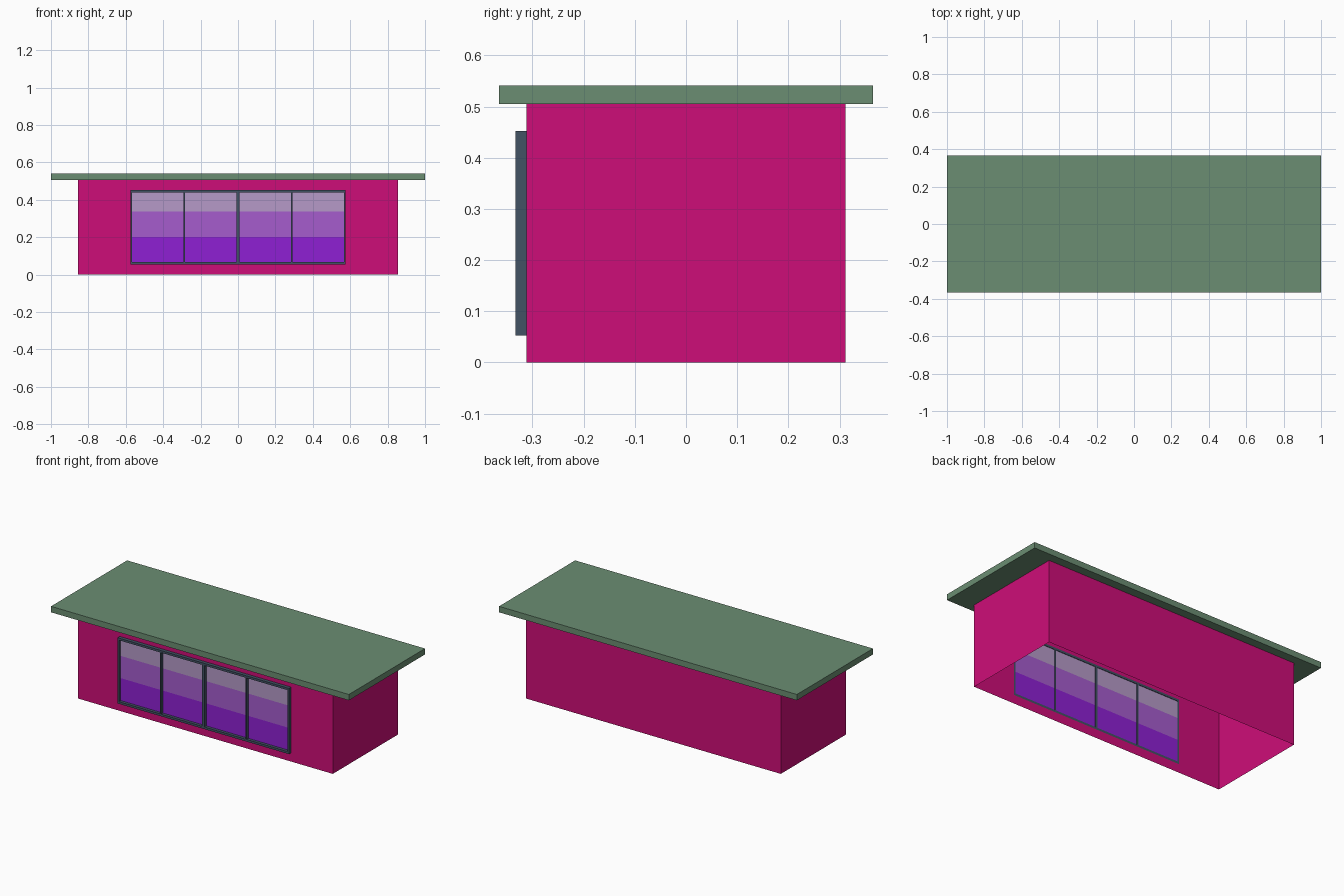
import bpy, bmesh

if "Cube" in bpy.data.objects:
    bpy.data.objects.remove(bpy.data.objects["Cube"])

# Main dimensions
WX, WY, WZ = 0.855, 0.312, 0.505      # wall half width, half depth, height
WIN_X, WIN_Z0, WIN_Z1 = 0.575, 0.053, 0.452
FRAME_FRONT, PANE_Y = -0.333, -0.315


def srgb(r, g, b):
    def lin(c):
        c /= 255
        return c / 12.92 if c <= 0.04045 else ((c + 0.055) / 1.055) ** 2.4
    return (lin(r), lin(g), lin(b), 1)


def material(name, rgb):
    m = bpy.data.materials.new(name)
    m.diffuse_color = srgb(*rgb)
    m.use_nodes = True
    m.node_tree.nodes["Principled BSDF"].inputs["Base Color"].default_value = m.diffuse_color
    return m


PINK = material("magenta wall", (206, 13, 120))
GREEN = material("sage roof", (107, 141, 114))
SLATE = material("slate frame", (66, 82, 100))
GLASS = [material("deep purple glass", (143, 32, 212)),
         material("mid purple glass", (166, 92, 206)),
         material("pale lilac glass", (182, 154, 200))]


def finish(name, bm, mats):
    me = bpy.data.meshes.new(name)
    bm.to_mesh(me)
    bm.free()
    for m in mats:
        me.materials.append(m)
    ob = bpy.data.objects.new(name, me)
    bpy.context.collection.objects.link(ob)
    return ob


def add_box(bm, x0, x1, y0, y1, z0, z1):
    verts = bmesh.ops.create_cube(bm, size=1)["verts"]
    for v in verts:
        v.co = (x1 if v.co.x > 0 else x0,
                y1 if v.co.y > 0 else y0,
                z1 if v.co.z > 0 else z0)


def add_plate(bm, x0, x1, y, z0, z1):
    return bm.faces.new([bm.verts.new((x, y, z)) for x, z in
                         ((x0, z0), (x1, z0), (x1, z1), (x0, z1))])


# Walls: sheet walls open underneath, front wall has a window opening
bm = bmesh.new()
add_box(bm, -WX, WX, -WY, WY, 0, WZ)
bm.normal_update()
gone = [f for f in bm.faces if abs(f.normal.z) > 0.5 or f.normal.y < -0.5]
bmesh.ops.delete(bm, geom=gone, context='FACES_ONLY')
outer = [(-WX, 0), (WX, 0), (WX, WZ), (-WX, WZ)]
inner = [(-WIN_X, WIN_Z0), (WIN_X, WIN_Z0), (WIN_X, WIN_Z1), (-WIN_X, WIN_Z1)]
rings = [[bm.verts.new((x, -WY, z)) for x, z in ring] for ring in (outer, inner)]
for i in range(4):
    j = (i + 1) % 4
    bm.faces.new((rings[0][i], rings[0][j], rings[1][j], rings[1][i]))
bmesh.ops.remove_doubles(bm, verts=bm.verts, dist=1e-5)
finish("walls", bm, [PINK])

# Flat overhanging roof
bm = bmesh.new()
add_box(bm, -1, 1, -0.365, 0.365, WZ, 0.541)
finish("roof", bm, [GREEN])

# Two window units side by side, each with a frame, centre bar and two panes
BAR, RAIL = 0.008, 0.013
BANDS = [WIN_Z0 + RAIL, 0.202, 0.337, WIN_Z1 - RAIL]
for side, x0 in (("left", -WIN_X), ("right", 0)):
    x1, mid = x0 + WIN_X, x0 + WIN_X / 2
    bm = bmesh.new()
    for z in (WIN_Z0, WIN_Z1 - RAIL):
        add_box(bm, x0, x1, FRAME_FRONT, -WY, z, z + RAIL)
    for x in (x0, mid - BAR / 2, x1 - BAR):
        add_box(bm, x, x + BAR, FRAME_FRONT, -WY, WIN_Z0 + RAIL, WIN_Z1 - RAIL)
    finish(side + "_window_frame", bm, [SLATE])

    # Glass panes in three colour bands
    bm = bmesh.new()
    for a, b in ((x0 + BAR, mid - BAR / 2), (mid + BAR / 2, x1 - BAR)):
        for i in range(3):
            add_plate(bm, a, b, PANE_Y, BANDS[i], BANDS[i + 1]).material_index = i
    finish(side + "_window_glass", bm, GLASS)
